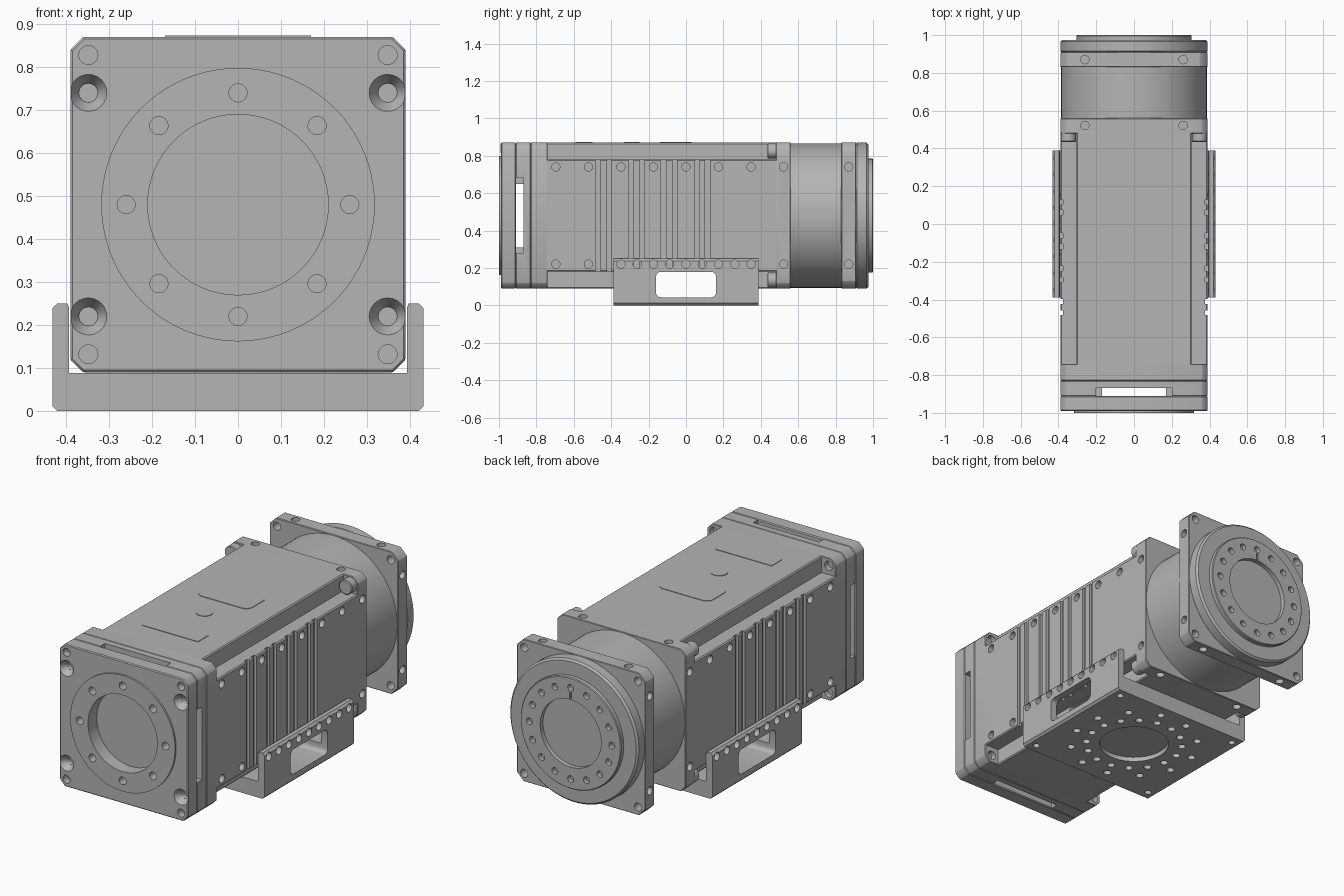
import bpy, bmesh, math
from mathutils import Vector, Matrix

cube = bpy.data.objects.get("Cube")
if cube:
    bpy.data.objects.remove(cube)

grey = bpy.data.materials.new("machined_grey")
grey.use_nodes = True
grey.diffuse_color = (0.46, 0.46, 0.46, 1)
grey.node_tree.nodes["Principled BSDF"].inputs["Base Color"].default_value = (0.46, 0.46, 0.46, 1)

CZ = 0.48    # height of the optical axis
H = 0.39     # half width of the housing
X, Y, Z = Vector((1, 0, 0)), Vector((0, 1, 0)), Vector((0, 0, 1))
SIGNS = [(sx, sz) for sx in (-1, 1) for sz in (-1, 1)]


def cyl(bm, centre, r, depth, axis=Y, r2=None, seg=24):
    """Cylinder or cone, r at the start of the axis and r2 at its end."""
    m = Matrix.Translation(centre) @ Z.rotation_difference(axis).to_matrix().to_4x4()
    bmesh.ops.create_cone(bm, cap_ends=True, segments=seg, radius1=r,
                          radius2=r if r2 is None else r2, depth=depth, matrix=m)


def box(bm, x0, x1, y0, y1, z0, z1):
    m = Matrix.Translation(((x0 + x1) / 2, (y0 + y1) / 2, (z0 + z1) / 2))
    bmesh.ops.create_cube(bm, size=1, matrix=m @ Matrix.Diagonal((x1 - x0, y1 - y0, z1 - z0, 1)))


def prism(bm, points, vec):
    """Closed outline extruded along vec."""
    face = bm.faces.new([bm.verts.new(p) for p in points])
    ext = bmesh.ops.extrude_face_region(bm, geom=[face])["geom"]
    bmesh.ops.translate(bm, vec=vec, verts=[g for g in ext if isinstance(g, bmesh.types.BMVert)])
    bmesh.ops.recalc_face_normals(bm, faces=bm.faces)


def rounded(w, h, r, n=5):
    """Rounded rectangle outline around the origin."""
    pts = []
    for k, (sx, sy) in enumerate([(1, 1), (-1, 1), (-1, -1), (1, -1)]):
        for i in range(n + 1):
            a = math.pi / 2 * (k + i / n)
            pts.append((sx * (w - r) + r * math.cos(a), sy * (h - r) + r * math.sin(a)))
    return pts


def to_object(name, bm):
    mesh = bpy.data.meshes.new(name)
    bm.to_mesh(mesh)
    bm.free()
    mesh.materials.append(grey)
    ob = bpy.data.objects.new(name, mesh)
    bpy.context.collection.objects.link(ob)
    return ob


def part(name, build, cuts=(), bevel=0):
    """Build a part, bevel it, then cut each group of holes from it."""
    bm = bmesh.new()
    build(bm)
    ob = to_object(name, bm)
    bpy.ops.object.select_all(action="DESELECT")
    bpy.context.view_layer.objects.active = ob
    ob.select_set(True)
    if bevel:
        mod = ob.modifiers.new("edge", "BEVEL")
        mod.width, mod.segments = bevel, 1
        bpy.ops.object.modifier_apply(modifier=mod.name)
    for cut in cuts:
        cb = bmesh.new()
        cut(cb)
        cutter = to_object("cutter", cb)
        cutter.hide_render = True
        mod = ob.modifiers.new("cut", "BOOLEAN")
        mod.operation, mod.solver, mod.object = "DIFFERENCE", "EXACT", cutter
        bpy.ops.object.modifier_apply(modifier=mod.name)
        bpy.data.objects.remove(cutter)
    bpy.ops.object.shade_smooth_by_angle(angle=math.radians(30))
    return ob


def plate(y0, y1, c=0.03):
    """Square plate with clipped corners across the axis."""
    k = H - c
    outline = [(k, H), (-k, H), (-H, k), (-H, -k), (-k, -H), (k, -H), (H, -k), (H, k)]
    return lambda bm: prism(bm, [(x, y0, CZ + z) for x, z in outline], Y * (y1 - y0))


def ring_holes(bm, y, radius, count, r, depth):
    for i in range(count):
        a = math.tau * i / count
        cyl(bm, (radius * math.cos(a), y, CZ + radius * math.sin(a)), r, depth)


def edge_holes(bm, y, sides=True, caps=True):
    """Screw holes near the corners, drilled in from the four sides."""
    for a, b in SIGNS:
        if sides:
            cyl(bm, (a * H, y, CZ + b * 0.26), 0.022, 0.06, X)
        if caps:
            cyl(bm, (a * 0.26, y, CZ + b * H), 0.022, 0.06, Z)


# Front flange with mount opening
def front_bores(bm):
    cyl(bm, (0, -1.0, CZ), 0.21, 0.15, seg=64)
    ring_holes(bm, -1.0, 0.26, 8, 0.021, 0.1)
    for a, b in SIGNS:
        cyl(bm, (a * 0.348, -1.0, CZ + b * 0.348), 0.022, 0.1)
        cyl(bm, (a * 0.348, -0.975, CZ + b * 0.26), 0.046, 0.04, r2=0.022)


def front_drill(bm):
    for a, b in SIGNS:
        cyl(bm, (a * 0.348, -0.97, CZ + b * 0.26), 0.0215, 0.08)


part("front_flange", plate(-0.99, -0.91), [front_bores, front_drill], 0.005)
part("mount_ring", lambda bm: cyl(bm, (0, -0.993, CZ), 0.318, 0.014, seg=80), [front_bores])
part("index_mark", lambda bm: box(bm, -0.002, 0.002, -0.992, -0.98, 0.815, 0.865))


# Filter slot plate, open from side to side and from top to bottom
def slot_across(bm):
    box(bm, -0.5, 0.5, -0.95, -0.868, CZ - 0.17, CZ + 0.17)


def slot_down(bm):
    box(bm, -0.17, 0.17, -0.95, -0.868, 0, 1)


def slot_mouths(bm):
    for s in (-1, 1):
        cx, cz = s * H, CZ + s * H
        box(bm, cx - 0.04, cx + 0.04, -0.95, -0.868, CZ - 0.2, CZ + 0.2)
        box(bm, -0.2, 0.2, -0.95, -0.868, cz - 0.04, cz + 0.04)


part("slot_plate", plate(-0.91, -0.83), [slot_across, slot_down, slot_mouths], 0.003)


def collar_holes(bm):
    for a, b in SIGNS:
        cyl(bm, (a * 0.348, -0.74, CZ + b * 0.348), 0.025, 0.06)


part("front_collar", plate(-0.83, -0.74), [collar_holes], 0.003)

# Main housing with stepped corners, cooling grooves and side screws
PITCH = 0.174


def core(bm):
    a, b, c = 0.305, 0.30, 0.006
    quarter = [(H, b - c), (H - c, b), (a, b), (a, H - c), (a - c, H)]
    half = quarter + [(-x, z) for x, z in reversed(quarter)]
    outline = half + [(-x, -z) for x, z in half]
    prism(bm, [(x, -0.745, CZ + z) for x, z in outline], Y * 1.23)


def grooves(bm):
    for s in (-1, 1):
        for y in (0.115, 0.06, -0.06, -0.12, -0.235, -0.295, -0.41, -0.47):
            box(bm, s * H - 0.015, s * H + 0.015, y - 0.013, y + 0.013, 0.1, 0.9)


def side_screws(bm):
    for i in range(-4, 3):
        edge_holes(bm, i * PITCH, caps=False)


def window(bm):
    pts = rounded(0.16, 0.068, 0.025)
    prism(bm, [(-0.6, y, 0.111 + z) for y, z in pts], X * 1.2)


part("main_housing", core, [grooves, side_screws, window])
part("rear_block", plate(0.48, 0.56), [lambda bm: edge_holes(bm, 0.522)], 0.003)


def bosses(bm):
    for a, b in SIGNS:
        cyl(bm, (a * 0.347, 0.465, CZ + b * 0.345), 0.04, 0.06)


part("corner_bosses", bosses, bevel=0.004)


# Flush markings on top of the housing
def top_marks(bm):
    prism(bm, [(x, y - 0.055, 0.868) for x, y in rounded(0.16, 0.085, 0.04)], Z * 0.005)
    cyl(bm, (0, -0.29, 0.8705), 0.042, 0.005, Z, seg=32)
    box(bm, -0.17, 0.17, -0.59, -0.5, 0.868, 0.873)


part("top_pads", top_marks)

# Rear barrel, square flange and hub
part("rear_barrel", lambda bm: cyl(bm, (0, 0.695, CZ), 0.386, 0.29, seg=96))


def flange_holes(bm):
    edge_holes(bm, 0.87)
    for a, b in SIGNS:
        cyl(bm, (a * 0.345, 0.87, CZ + b * 0.345), 0.022, 0.2)


part("rear_flange", plate(0.83, 0.91, 0.04), [flange_holes], 0.003)
part("rear_disc", lambda bm: cyl(bm, (0, 0.94, CZ), H, 0.07, seg=96), bevel=0.01)


def hub_bores(bm):
    cyl(bm, (0, 1.0, CZ), 0.185, 0.05, seg=64)
    ring_holes(bm, 1.0, 0.25, 16, 0.018, 0.05)
    box(bm, -0.006, 0.006, 0.99, 1.1, CZ + 0.19, CZ + 0.225)


part("rear_hub", lambda bm: cyl(bm, (0, 0.98, CZ), 0.305, 0.04, seg=80), [hub_bores], 0.004)


# Mounting bracket, a shallow U under the housing
def bracket(bm):
    w, c = 0.432, 0.012
    half = [(w - c, 0), (w, c), (w, 0.25 - c), (w - c, 0.25), (0.397, 0.25), (0.393, 0.24), (0.393, 0.088)]
    outline = half + [(-x, z) for x, z in reversed(half)]
    prism(bm, [(x, -0.388, z) for x, z in outline], Y * 0.776)


def arm_holes(bm):
    for i in range(-4, 5):
        for s in (-1, 1):
            cyl(bm, (s * 0.41, i * PITCH / 2, 0.22), 0.022, 0.1, X)


def base_holes(bm):
    cyl(bm, (0, 0, 0), 0.18, 0.05, Z, seg=48)
    for radius, count in ((0.25, 16), (0.33, 12)):
        for i in range(count):
            a = math.tau * (i + 0.5) / count
            cyl(bm, (radius * math.cos(a), radius * math.sin(a), 0), 0.02, 0.05, Z, seg=16)
    for a, b in SIGNS:
        cyl(bm, (a * 0.38, b * 0.34, 0), 0.018, 0.05, Z, seg=16)


part("mounting_bracket", bracket, [arm_holes, window, base_holes])
